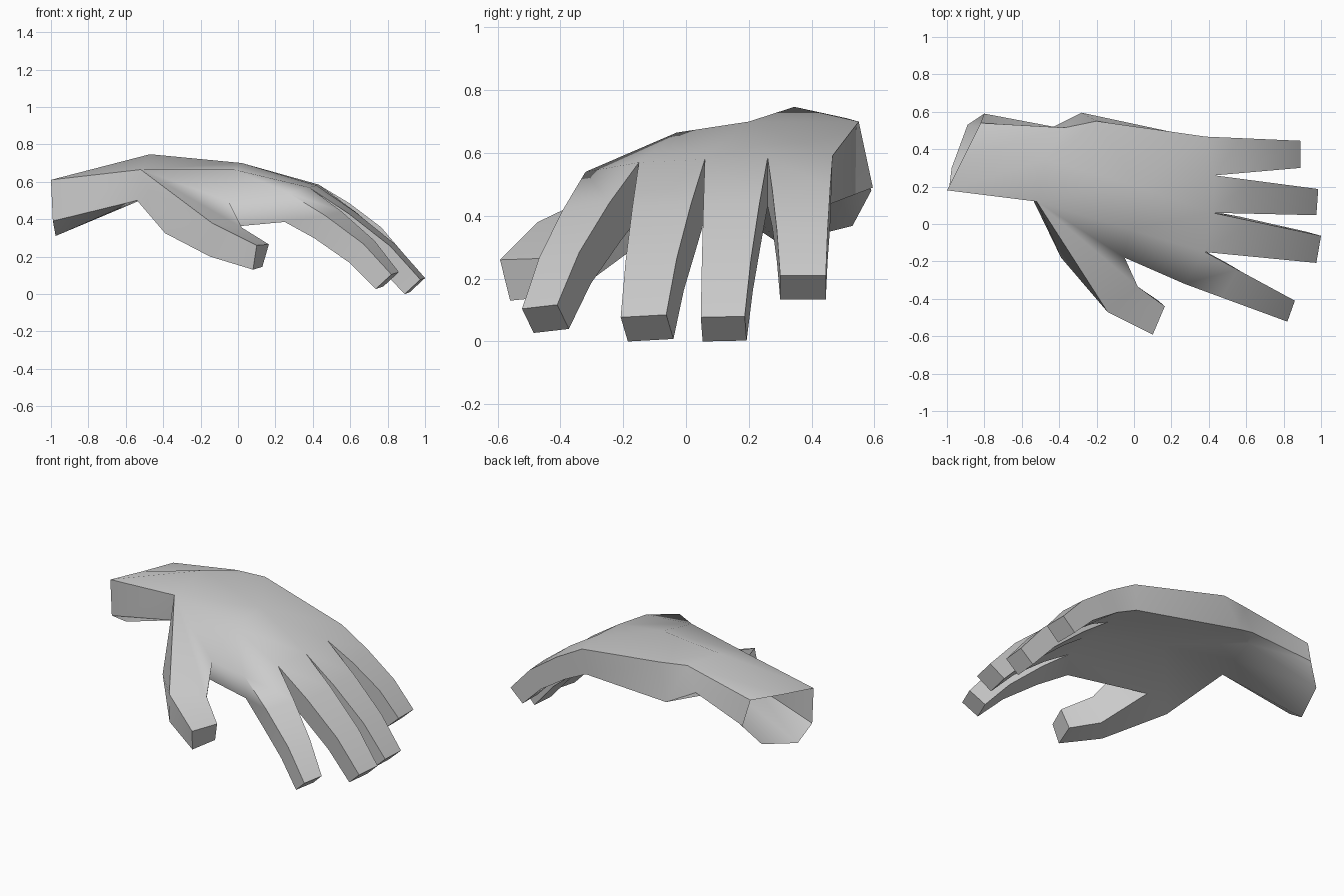
import bpy, bmesh
from mathutils import Vector

if "Cube" in bpy.data.objects:
    bpy.data.objects.remove(bpy.data.objects["Cube"])

bm = bmesh.new()


def points(*coords):
    return [bm.verts.new(c) for c in coords]


def face(*verts):
    bm.faces.new(verts)


def bridge(ring_a, ring_b):
    n = len(ring_a)
    for i in range(n):
        j = (i + 1) % n
        face(ring_a[i], ring_a[j], ring_b[j], ring_b[i])


# wrist: open cuff to the heel of the hand
cuff = points((-1, .18, .61), (-.91, .36, .615), (-.82, .54, .625), (-.80, .59, .48),
              (-.89, .53, .368), (-.975, .30, .31), (-.99, .18, .39))
heel = points((-.52, .12, .665), (-.47, .345, .747), (-.37, .515, .71), (-.43, .52, .56),
              (-.46, .45, .53), (-.50, .28, .51), (-.54, .13, .50))
bridge(cuff, heel)
ht, hm, hb, hc, hd, he, hf = heel

# palm: middle row, knuckle row and the underside below the knuckles
web, m1, m2, m3 = points((-.05, -.18, .495), (-.02, -.03, .665), (.02, .20, .70), (-.20, .55, .70))
web_low, hollow, side, ball = points((-.18, -.10, .345), (-.05, .20, .48), (-.28, .595, .49), (-.39, -.18, .325))
k = points((.27, -.32, .54), (.38, -.15, .57), (.42, .06, .58), (.43, .26, .585), (.385, .467, .592))
p = [bm.verts.new(v.co + Vector((-.02, dy, -.155))) for v, dy in zip(k, (.04, .015, .01, 0, -.01))]

# thumb: middle and tip sections
joint = points((-.14, -.472, .38), (.02, -.335, .355), (-.02, -.31, .19), (-.15, -.455, .20))
tip = points((.10, -.592, .26), (.165, -.44, .265), (.13, -.41, .145), (.08, -.56, .13))
bridge([ht, web, web_low, ball], joint)
bridge(joint, tip)
face(*tip)
face(ht, hf, ball)

# back of the hand
for f in ((ht, hm, m2, m1), (ht, m1, web), (hm, hb, m3, m2), (web, m1, k[0]), (m1, k[1], k[0]),
          (m1, m2, k[2], k[1]), (m2, k[3], k[2]), (m2, m3, k[4], k[3])):
    face(*f)
# both edges of the palm
for f in ((hb, hc, side, m3), (m3, side, p[4], k[4]), (web, k[0], p[0], web_low)):
    face(*f)
# underside of the palm
for f in ((ball, hf, hollow, web_low), (hf, he, hollow), (he, hd, hollow), (hd, hc, side, hollow),
          (side, p[4], p[3], hollow), (hollow, p[3], p[2]), (hollow, p[2], p[1], web_low),
          (web_low, p[1], p[0])):
    face(*f)

# four fingers: each grows from a pair of knuckle points to its tip edge;
# the last number leans the underside sideways
tips = [((.82, -.522, .104), (.86, -.41, .117), .037), ((.975, -.208, .077), (1, -.063, .085), .023),
        ((.975, .047, .077), (.985, .187, .08), .006), ((.89, .30, .21), (.89, .445, .21), 0)]
steps = [(.36, .035, -.06, -.12), (.73, .045, -.075, -.10), (1, 0, -.083, -.077)]
for i, (end_a, end_b, lean) in enumerate(tips):
    ring = [k[i], k[i + 1], p[i + 1], p[i]]
    bases = [k[i].co.copy(), k[i + 1].co.copy()]
    for t, bulge, dx, dz in steps:
        a, b = [s.lerp(Vector(e), t) + Vector((0, 0, bulge)) for s, e in zip(bases, (end_a, end_b))]
        under = Vector((dx, lean, dz))
        new = points(a, b, b + under, a + under)
        bridge(ring, new)
        ring = new
    face(*ring)

bmesh.ops.recalc_face_normals(bm, faces=bm.faces[:])
mesh = bpy.data.meshes.new("hand")
bm.to_mesh(mesh)
bm.free()
hand = bpy.data.objects.new("hand", mesh)
bpy.context.collection.objects.link(hand)
bpy.context.view_layer.objects.active = hand
hand.select_set(True)
bpy.ops.object.shade_smooth_by_angle(angle=1.1)
